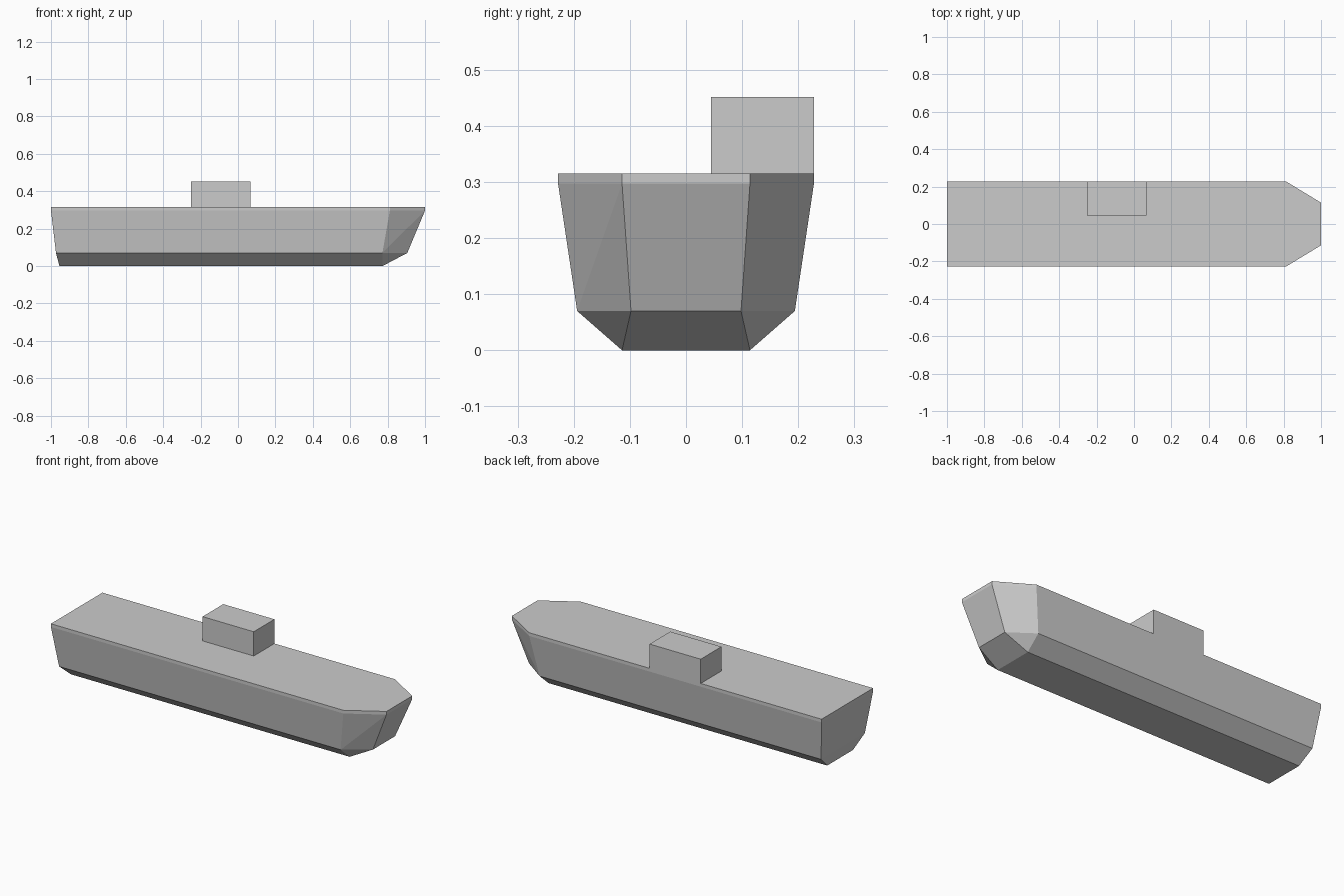
import bpy
import bmesh

if "Cube" in bpy.data.objects:
    bpy.data.objects.remove(bpy.data.objects["Cube"])

grey = bpy.data.materials.new("hull grey")
grey.diffuse_color = (0.6, 0.6, 0.6, 1)
grey.use_nodes = True
grey.node_tree.nodes["Principled BSDF"].inputs["Base Color"].default_value = grey.diffuse_color


def finish(bm, name):
    bmesh.ops.recalc_face_normals(bm, faces=bm.faces)
    mesh = bpy.data.meshes.new(name)
    bm.to_mesh(mesh)
    bm.free()
    mesh.materials.append(grey)
    obj = bpy.data.objects.new(name, mesh)
    bpy.context.collection.objects.link(obj)
    return obj


# Hull levels: z, stern x, shoulder x, half width, bow x, bow half width
levels = [
    (0.07, -0.973, 0.772, 0.194, 0.905, 0.098),
    (0.297, -1.0, 0.812, 0.228, 1.0, 0.114),
    (0.315, -1.0, 0.812, 0.228, 1.0, 0.114),
]

bm = bmesh.new()
# Flat keel, ending square at the foot of the bow
keel = [bm.verts.new((x, y, 0)) for x, y in
        [(-0.955, -0.114), (0.772, -0.114), (0.772, 0.114), (-0.955, 0.114)]]
bm.faces.new(keel)
rings = []
for z, stern, shoulder, w, bow, bw in levels:
    half = [(stern, -w), (shoulder, -w), (bow, -bw)]
    outline = half + [(x, -y) for x, y in reversed(half)]
    rings.append([bm.verts.new((x, y, z)) for x, y in outline])

# Bilge: keel to first level, with triangles at the bow corners
a = rings[0]
for face in [(keel[0], keel[1], a[1], a[0]), (keel[1], a[2], a[1]),
             (keel[1], keel[2], a[3], a[2]), (keel[2], a[4], a[3]),
             (keel[2], keel[3], a[5], a[4]), (keel[3], keel[0], a[0], a[5])]:
    bm.faces.new(face)

# Sides and deck rim; the twisted bow cheeks are split from foot to tip
for k, (lo, hi) in enumerate(zip(rings, rings[1:])):
    for i in range(6):
        j = (i + 1) % 6
        if k == 0 and i == 1:
            bm.faces.new((lo[i], lo[j], hi[j]))
            bm.faces.new((lo[i], hi[j], hi[i]))
        elif k == 0 and i == 3:
            bm.faces.new((lo[i], lo[j], hi[i]))
            bm.faces.new((lo[j], hi[j], hi[i]))
        else:
            bm.faces.new((lo[i], lo[j], hi[j], hi[i]))

# Deck
bm.faces.new(rings[-1])
finish(bm, "hull")

# Island tower flush with one side of the deck
bm = bmesh.new()
bmesh.ops.create_cube(bm, size=1)
bmesh.ops.scale(bm, vec=(0.317, 0.183, 0.136), verts=bm.verts)
bmesh.ops.translate(bm, vec=(-0.0925, 0.1365, 0.383), verts=bm.verts)
finish(bm, "island_tower")
